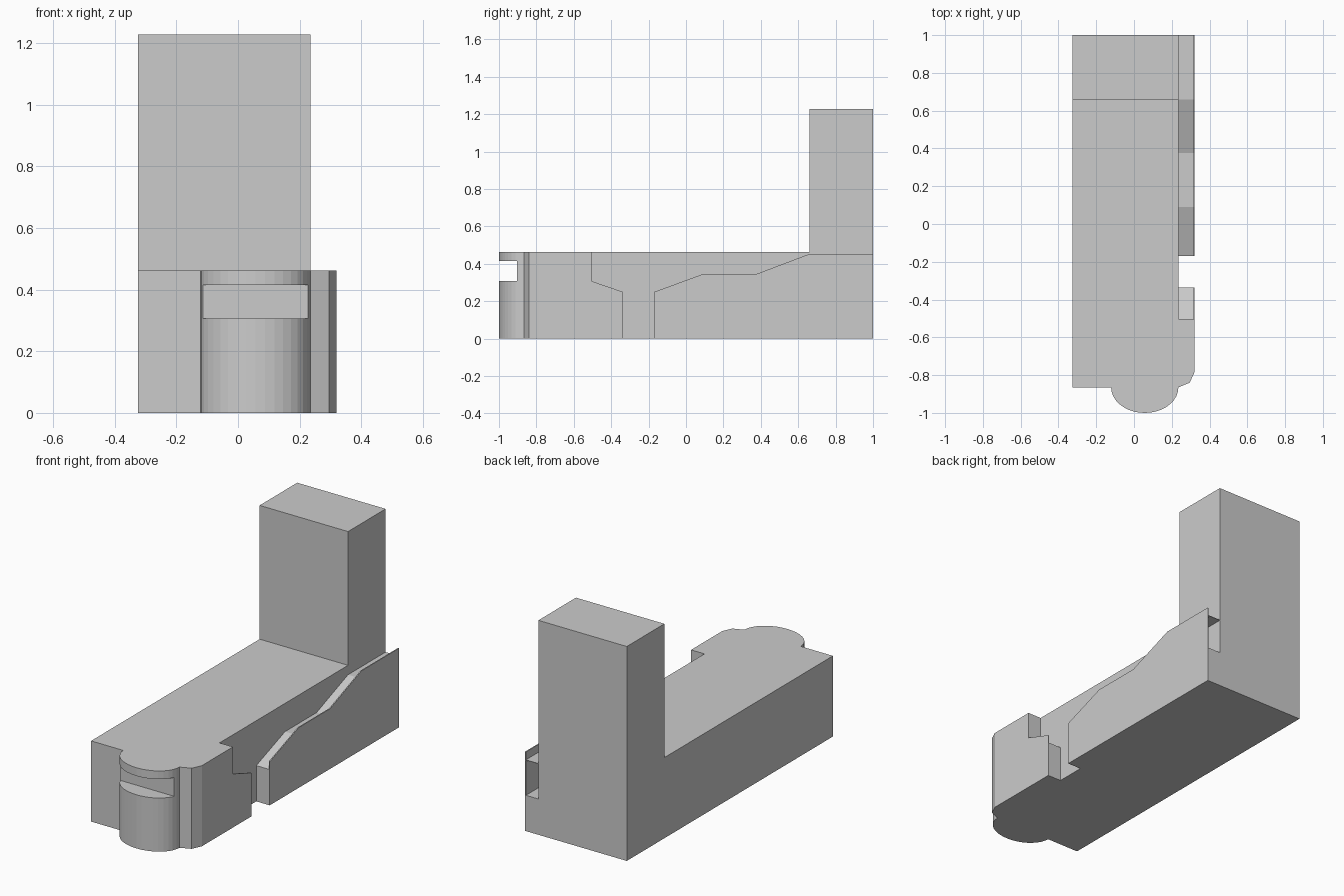
import bpy
import bmesh
from math import cos, sin, pi
from mathutils import Vector

if "Cube" in bpy.data.objects:
    bpy.data.objects.remove(bpy.data.objects["Cube"])


def prism(name, outline, lo, hi, axis):
    """Extrude a 2D outline: axis 'z' takes (x, y) points, axis 'x' takes (y, z)."""
    def place(p, d):
        return (p[0], p[1], d) if axis == 'z' else (d, p[0], p[1])
    bm = bmesh.new()
    face = bm.faces.new([bm.verts.new(place(p, lo)) for p in outline])
    ext = bmesh.ops.extrude_face_region(bm, geom=[face])
    verts = [v for v in ext['geom'] if isinstance(v, bmesh.types.BMVert)]
    step = Vector(place((0, 0), hi - lo))
    bmesh.ops.translate(bm, verts=verts, vec=step)
    bmesh.ops.recalc_face_normals(bm, faces=bm.faces)
    mesh = bpy.data.meshes.new(name)
    bm.to_mesh(mesh)
    bm.free()
    obj = bpy.data.objects.new(name, mesh)
    bpy.context.collection.objects.link(obj)
    return obj


def rect(a0, a1, b0, b1):
    return [(a0, b0), (a1, b0), (a1, b1), (a0, b1)]


LEFT, INNER, OUTER = -0.325, 0.235, 0.32
TOP, FLOOR, SKIN, DROP = 0.462, 0.205, 0.006, 0.045

# Main body with rounded nose and chamfered front corner
nose = [(0.057 - 0.178 * cos(pi * i / 18), -0.865 - 0.135 * sin(pi * i / 18))
        for i in range(19)]
body = prism("body", [(LEFT, 1), (LEFT, -0.865)] + nose +
             [(0.295, -0.84), (OUTER, -0.785), (OUTER, -0.503),
              (INNER, -0.503), (INNER, 1)], 0, TOP, 'z')

# Slot across the nose
cutter = prism("nose_slot_cutter", rect(-0.2, 0.3, -1.1, -0.903), 0.307, 0.415, 'z')
cutter.hide_render = True
cutter.hide_viewport = True
cut = body.modifiers.new("nose_slot", 'BOOLEAN')
cut.operation = 'DIFFERENCE'
cut.solver = 'EXACT'
cut.object = cutter

# Upright block at the back
prism("upright", rect(LEFT, INNER, 0.66, 1), TOP, 1.228, 'z')

# Long rail: solid base, thin outer wall, inner sheet following the wall's top
ramp = [(-0.17, 0.25), (0.09, 0.345), (0.375, 0.345), (0.66, 0.453), (1, 0.453)]
prism("rail_base", rect(-0.17, 1, 0, FLOOR), INNER, OUTER, 'x')
prism("rail_wall", [(-0.17, FLOOR)] + ramp + [(1, FLOOR)], OUTER - SKIN, OUTER, 'x')
sheet = [(y, z - DROP) for y, z in ramp]
prism("rail_sheet", sheet + [(y, z - 0.003) for y, z in reversed(sheet)],
      INNER, OUTER - SKIN, 'x')

# Short rail behind the front corner, with a raised outer lip
prism("short_rail", [(-0.503, 0), (-0.503, 0.307 - DROP), (-0.337, FLOOR), (-0.337, 0)],
      INNER, OUTER, 'x')
prism("short_rail_lip", [(-0.503, 0.307 - DROP), (-0.503, 0.307),
                         (-0.337, 0.25), (-0.337, FLOOR)], OUTER - SKIN, OUTER, 'x')
